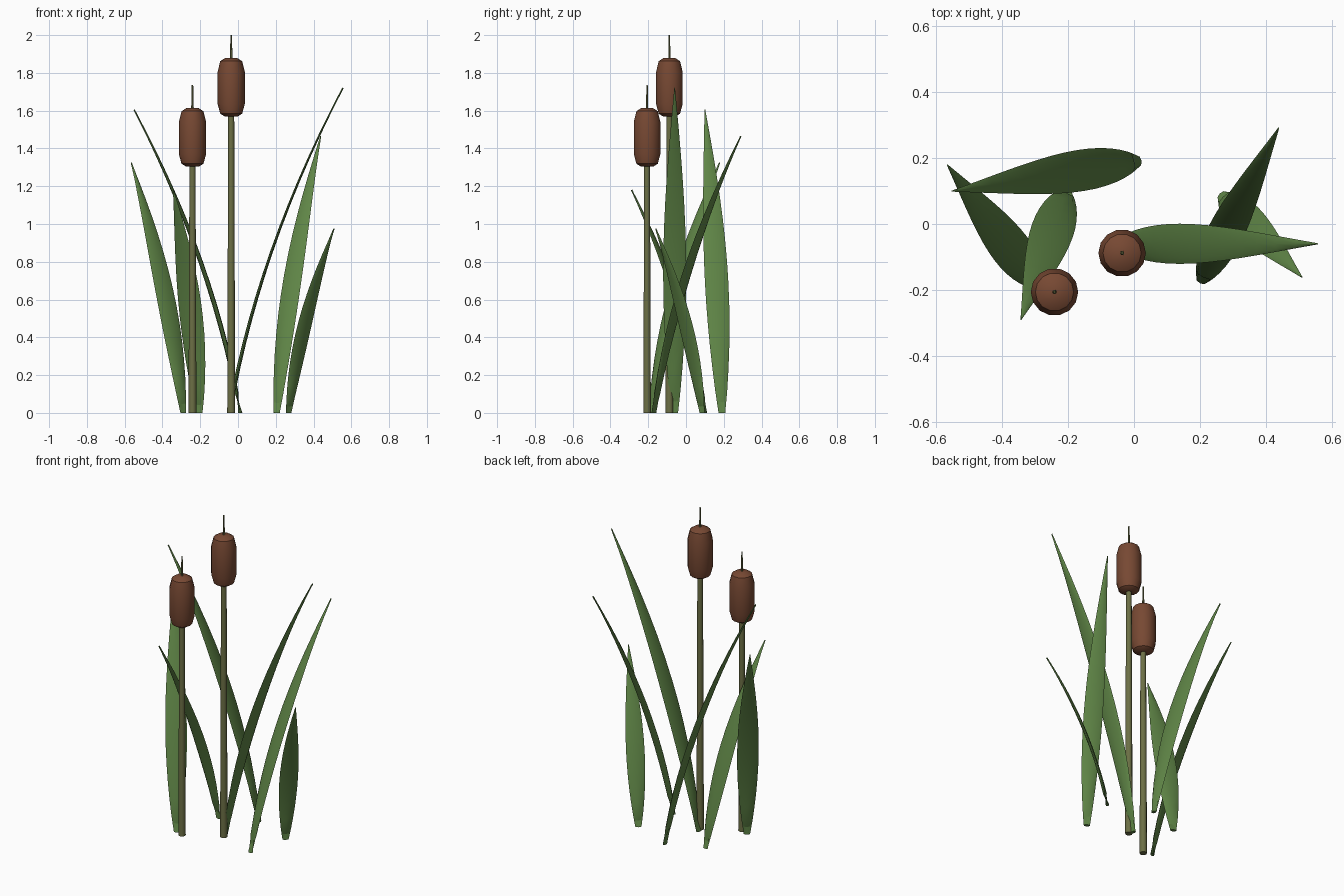
import bpy, bmesh, math
from mathutils import Vector

if "Cube" in bpy.data.objects:
    bpy.data.objects.remove(bpy.data.objects["Cube"])


def material(name, rgb):
    m = bpy.data.materials.new(name)
    m.diffuse_color = (*rgb, 1)
    m.use_nodes = True
    m.node_tree.nodes["Principled BSDF"].inputs["Base Color"].default_value = m.diffuse_color
    return m


LEAF = material("leaf green", (0.115, 0.235, 0.062))
STEM = material("stem olive", (0.150, 0.160, 0.060))
HEAD = material("seed head brown", (0.185, 0.066, 0.033))


def loft(name, rings, mat, angle=40):
    """Skin a list of vertex rings and cap both ends."""
    bm = bmesh.new()
    loops = [[bm.verts.new(p) for p in ring] for ring in rings]
    n = len(loops[0])
    for a, b in zip(loops, loops[1:]):
        for i in range(n):
            j = (i + 1) % n
            bm.faces.new((a[i], a[j], b[j], b[i]))
    bm.faces.new(loops[0][::-1])
    bm.faces.new(loops[-1])
    bmesh.ops.recalc_face_normals(bm, faces=bm.faces)
    mesh = bpy.data.meshes.new(name)
    bm.to_mesh(mesh)
    bm.free()
    mesh.materials.append(mat)
    ob = bpy.data.objects.new(name, mesh)
    bpy.context.collection.objects.link(ob)
    bpy.context.view_layer.objects.active = ob
    ob.select_set(True)
    bpy.ops.object.shade_smooth_by_angle(angle=math.radians(angle))
    ob.select_set(False)
    return ob


def ring(center, u, v, n):
    return [center + u * math.cos(2 * math.pi * i / n) + v * math.sin(2 * math.pi * i / n)
            for i in range(n)]


def turned(name, x, y, profile, mat, n):
    """Round part from (radius, height) pairs."""
    loft(name, [ring(Vector((x, y, z)), Vector((r, 0, 0)), Vector((0, r, 0)), n)
                for r, z in profile], mat)


def leaf(name, base, tip, half_width, steps=14):
    """Flat blade that arcs outward from its base to a pointed tip."""
    base, tip = Vector((*base, 0)), Vector(tip)
    lean = Vector((tip.x - base.x, tip.y - base.y, 0))
    side = Vector((-lean.y, lean.x, 0)).normalized()
    rings = []
    for k in range(steps + 1):
        t = k / steps
        center = base + lean * (0.5 * t + 0.5 * t * t) + Vector((0, 0, tip.z * t))
        tangent = lean * (0.5 + t) + Vector((0, 0, tip.z))
        normal = tangent.cross(side).normalized()
        if k == 0:
            normal = lean.normalized()      # keep the foot level
        bulge = math.sin(math.pi * t ** 0.9)
        w = 0.016 * (1 - t) + (half_width - 0.008) * bulge + 0.002
        rings.append(ring(center, side * w, normal * (0.011 - 0.007 * t), 8))
    loft(name, rings, LEAF, 60)


# Blades: foot, tip, half width
leaf("leaf_right_tall", (-0.045, -0.06), (0.555, -0.06, 1.72), 0.058)
leaf("leaf_left_tall", (0.012, 0.19), (-0.55, 0.10, 1.605), 0.060)
leaf("leaf_back_right", (0.205, -0.17), (0.438, 0.29, 1.465), 0.052)
leaf("leaf_front_right", (0.268, 0.085), (0.508, -0.16, 0.975), 0.050)
leaf("leaf_front_left", (-0.205, 0.10), (-0.342, -0.288, 1.18), 0.062)
leaf("leaf_back_left", (-0.29, -0.185), (-0.565, 0.178, 1.325), 0.058)

# Stalks: position, height of the seed head's underside
for side, x, y, z in (("tall", -0.036, -0.088, 1.57), ("short", -0.241, -0.206, 1.305)):
    turned("stem_" + side, x, y, [(0.021, 0), (0.016, z + 0.02)], STEM, 10)
    turned("seed_head_" + side, x, y,
           [(0.035, z), (0.058, z + 0.014), (0.072, z + 0.065), (0.072, z + 0.235),
            (0.058, z + 0.292), (0.030, z + 0.31)], HEAD, 14)
    turned("spike_" + side, x, y, [(0.007, z + 0.30), (0.004, z + 0.43)], STEM, 6)
